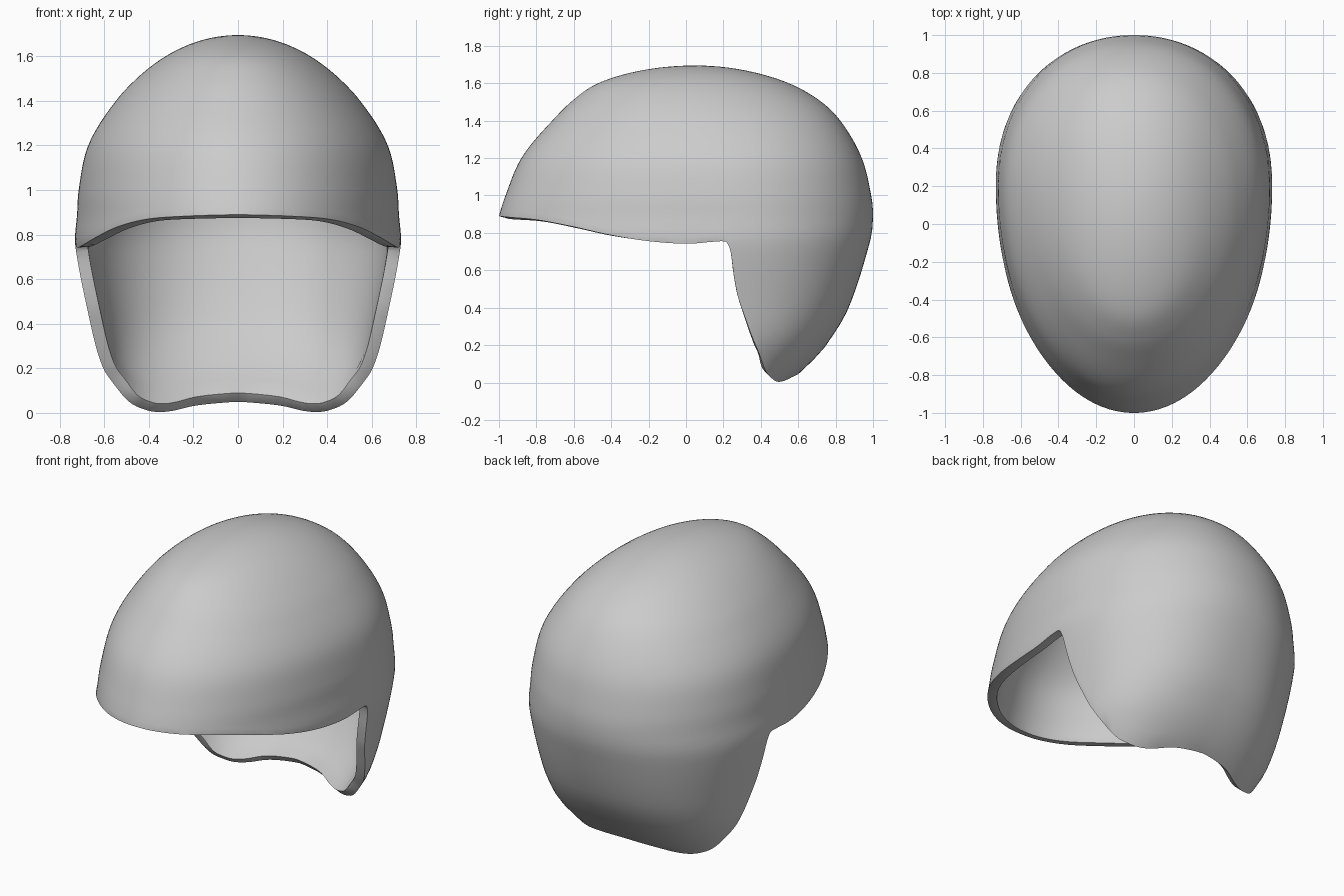
import bpy, bmesh
from math import sin, radians, sqrt

if "Cube" in bpy.data.objects:
    bpy.data.objects.remove(bpy.data.objects["Cube"])

TOP = 1.695
ROWS, STEPS = 48, 6

# Horizontal sections: z, middle y, front y, back y, half width
SECTIONS = [
    (1.695, .05, .05, .05, 0), (1.67, .055, -.23, .31, .17),
    (1.6, .07, -.47, .55, .325), (1.5, .10, -.615, .725, .455),
    (1.4, .13, -.715, .825, .548), (1.2, .17, -.88, .94, .672),
    (1.0, .19, -.965, .99, .715), (.89, .2, -1, 1, .722),
    (.75, .2, -1.03, .983, .73), (.4, .2, -1.03, .87, .665),
    (.2, .2, -1.03, .75, .62), (.1, .2, -1.03, .66, .57),
    (0, .2, -1.03, .55, .53)]

# Lower rim, front centre to back centre: angle around the shell, height
RIM = [(-90, .89), (-73, .884), (-56, .87), (-42, .835), (-30, .79), (-19.5, .757),
       (-9.6, .742), (-3, .752), (0, .755), (1.6, .742), (3, .69), (4.7, .55),
       (7.6, .42), (15, .25), (25, .12), (35, .05), (47, .015), (56, .004),
       (65, .01), (76, .033), (90, .05)]

DEPTH = [sqrt(TOP - s[0]) for s in SECTIONS]


def section(d):
    """Smoothly interpolated section at d = sqrt(depth below crown)."""
    n = len(DEPTH)
    i = max(k for k in range(n - 1) if DEPTH[k] <= d or k == 0)
    h = DEPTH[i + 1] - DEPTH[i]
    t = (d - DEPTH[i]) / h
    out = []
    for c in range(1, 5):
        def slope(k):
            a, b = max(k - 1, 0), min(k + 1, n - 1)
            return (SECTIONS[b][c] - SECTIONS[a][c]) / (DEPTH[b] - DEPTH[a])
        p, q = SECTIONS[i][c], SECTIONS[i + 1][c]
        out.append((2*t**3 - 3*t*t + 1)*p + (t**3 - 2*t*t + t)*h*slope(i)
                   + (3*t*t - 2*t**3)*q + (t**3 - t*t)*h*slope(i + 1))
    return out


def shell_point(angle, d):
    mid, front, back, width = section(d)
    z = TOP - d * d
    s = sin(radians(angle))
    p = 2.0 if s < 0 else 2.1 + .4 * min(1, max(0, (.9 - z) / .9))
    y = mid + s * ((back - mid) if s > 0 else (mid - front))
    x = width * max(0, 1 - abs(s) ** p) ** (1 / p)
    return x, y, z


def smooth_path(pts):
    ext = [pts[0]] + pts + [pts[-1]]
    out = []
    for a, b, c, d in zip(ext, ext[1:], ext[2:], ext[3:]):
        for k in range(STEPS):
            t = k / STEPS
            out.append(tuple(.5 * (2*q + (r - p)*t + (2*p - 5*q + 4*r - u)*t*t
                                   + (3*q - p - 3*r + u)*t**3)
                             for p, q, r, u in zip(a, b, c, d)))
    return out + [pts[-1]]


# Columns around the whole rim, right half then mirrored left half
half = smooth_path(RIM)
columns = [(a, z, 1) for a, z in half] + [(a, z, -1) for a, z in half[-2:0:-1]]

bm = bmesh.new()
crown = bm.verts.new((0, .05, TOP))
grid = []
for angle, z_rim, side in columns:
    d_rim = sqrt(TOP - z_rim)
    col = []
    for r in range(1, ROWS + 1):
        x, y, z = shell_point(angle, d_rim * r / ROWS)
        col.append(bm.verts.new((side * x, y, z)))
    grid.append(col)
for i, a in enumerate(grid):
    b = grid[(i + 1) % len(grid)]
    bm.faces.new((crown, a[0], b[0]))
    for r in range(ROWS - 1):
        bm.faces.new((a[r], a[r + 1], b[r + 1], b[r]))
bm.normal_update()
if crown.normal.z < 0:
    bmesh.ops.reverse_faces(bm, faces=bm.faces[:])

mesh = bpy.data.meshes.new("helmet_shell")
bm.to_mesh(mesh)
bm.free()
shell = bpy.data.objects.new("helmet_shell", mesh)
bpy.context.collection.objects.link(shell)

# Wall thickness and rounded lip
wall = shell.modifiers.new("wall", 'SOLIDIFY')
wall.thickness = .055
wall.offset = -1
lip = shell.modifiers.new("lip", 'BEVEL')
lip.width = .018
lip.segments = 3
lip.limit_method = 'ANGLE'
lip.angle_limit = radians(50)

bpy.context.view_layer.objects.active = shell
shell.select_set(True)
bpy.ops.object.shade_smooth_by_angle(angle=radians(50))
